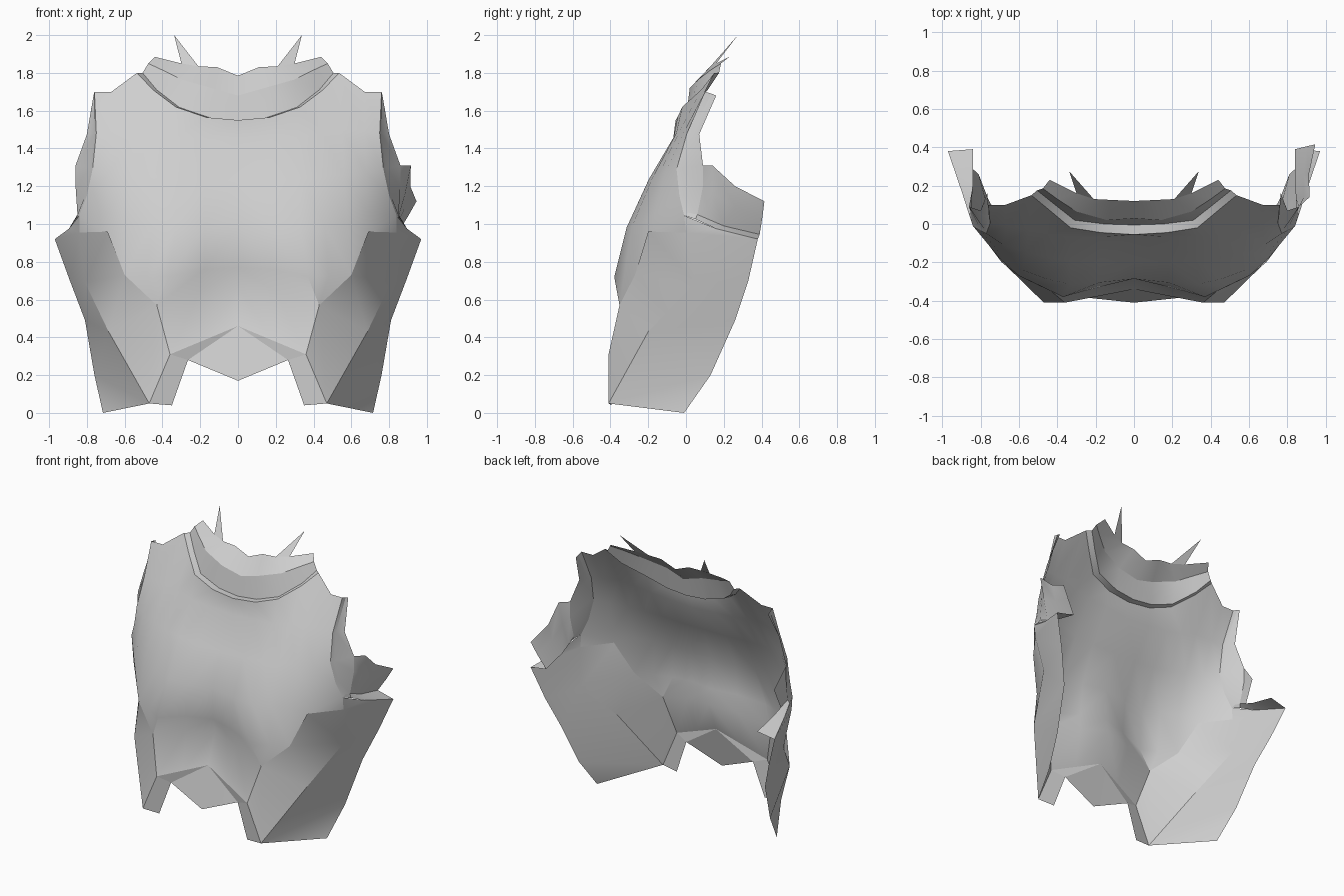
import bpy, bmesh

cube = bpy.data.objects.get("Cube")
if cube:
    bpy.data.objects.remove(cube, do_unlink=True)

grey = bpy.data.materials.new("plain grey")
grey.use_nodes = True
grey.diffuse_color = (0.62, 0.62, 0.62, 1)
bsdf = grey.node_tree.nodes["Principled BSDF"]
bsdf.inputs["Base Color"].default_value = (0.62, 0.62, 0.62, 1)
bsdf.inputs["Roughness"].default_value = 0.8


def sheet(name, grids, mirror=True, side=1, angle=0.6):
    """Skin one or more grids of points (rows top to bottom, columns outward)."""
    bm = bmesh.new()
    shared = {}

    def vert(p):
        if p not in shared:
            shared[p] = bm.verts.new((p[0] * side, p[1], p[2]))
        return shared[p]

    for rows in grids:
        for upper, lower in zip(rows, rows[1:]):
            for c in range(len(upper) - 1):
                ring = [upper[c], lower[c], lower[c + 1], upper[c + 1]]
                ring = list(dict.fromkeys(ring))
                if side < 0:
                    ring.reverse()
                if len(ring) > 2:
                    bm.faces.new([vert(p) for p in ring])
    mesh = bpy.data.meshes.new(name)
    bm.to_mesh(mesh)
    bm.free()
    mesh.materials.append(grey)
    obj = bpy.data.objects.new(name, mesh)
    bpy.context.collection.objects.link(obj)
    bpy.ops.object.select_all(action="DESELECT")
    obj.select_set(True)
    bpy.context.view_layer.objects.active = obj
    bpy.ops.object.shade_smooth_by_angle(angle=angle)
    if mirror:
        mod = obj.modifiers.new("mirror", "MIRROR")
        mod.use_clip = True
        mod.merge_threshold = 0.001
    return obj


# Points shared between neighbouring parts
neck = [(0, -.055, 1.55), (.17, -.045, 1.565), (.33, -.02, 1.62), (.45, .08, 1.71), (.535, .15, 1.80)]
waist = [(0, -.285, .77), (.18, -.328, .76), (.37, -.38, .72), (.48, -.327, .725), (.60, -.27, .73)]
slit_top, slit_low = (.69, -.20, .96), waist[4]
hip, thigh = (.43, -.352, .57), (.36, -.41, .31)
underarm, side_top = (.84, -.01, 1.045), (.84, 0, .955)
arm_edge = [(.76, .10, 1.70), (.75, .005, 1.48), (.77, -.05, 1.29), (.80, -.035, 1.15), underarm]
belly_mid = (0, -.34, .46)
toe, heel = (.47, -.41, .05), (.715, -.01, 0)
rear_top, hem_mid, hem_rear = (.97, .38, .92), (.895, .16, .975), (.84, .39, .945)

# Breast shell: chest, belly panel and the gussets joining them to the skirts
sheet("chest_shell", [
    [neck + [(.67, .10, 1.70), arm_edge[0]],
     [(0, -.065, 1.44), (.18, -.068, 1.45), (.33, -.065, 1.46), (.45, -.052, 1.48),
      (.55, -.03, 1.50), (.67, -.01, 1.49), arm_edge[1]],
     [(0, -.20, 1.23), (.18, -.20, 1.23), (.33, -.195, 1.24), (.45, -.175, 1.25),
      (.56, -.145, 1.26), (.68, -.11, 1.27), arm_edge[2]],
     [(0, -.285, .99), (.18, -.305, .98), (.33, -.315, .98), (.46, -.285, .99),
      (.58, -.24, 1.0), (.69, -.16, 1.06), arm_edge[3]],
     waist + [(.70, -.18, .955), underarm]],
    [[(.70, -.18, .955), underarm], [side_top, side_top]],
    [waist[:3],
     [(0, -.26, .67), (.2, -.305, .64), hip],
     [belly_mid, (.18, -.375, .385), thigh]],
    [waist[2:], [hip, hip, hip]],
], angle=0.65)

# Pointed flap hanging below the belly
flap_corner = (.265, -.382, .28)
sheet("lower_flap", [
    [[belly_mid, belly_mid], [(0, -.41, .17), flap_corner]],
    [[belly_mid, thigh], [flap_corner, flap_corner]],
], angle=0.3)

# Flared side skirts with a diagonal ridge and an inward-turned front strip
sheet("side_skirt", [
    [[slit_top, side_top, rear_top],
     [slit_low, (.81, .05, .69), (.89, .33, .70)],
     [hip, (.685, -.20, .43), (.81, .26, .49)],
     [thigh, toe, (.76, .13, .20)],
     [toe, toe, heel]],
    [[underarm, hem_mid], [side_top, rear_top]],
    [[flap_corner, thigh], [(.35, -.395, .04), toe]],
], angle=0.5)

# Arm opening rims: a narrow step, then a flare to the outside
rim_step = [(.763, .135, 1.69), (.758, .03, 1.48), (.783, -.025, 1.295), (.81, -.01, 1.15), (.845, .015, 1.06)]
rim_outer = [(.765, .16, 1.68), (.80, .07, 1.475), (.86, .09, 1.31), (.86, .09, 1.20), (.85, .06, 1.05)]
sheet("armhole_rim", [[list(row) for row in zip(arm_edge, rim_step, rim_outer)]], angle=0.4)

# Narrow hem turned inward on top of each skirt
hem_inner = (.84, .20, .99)
sheet("skirt_hem", [[
    [rim_step[4], rim_outer[4], hem_inner, hem_rear],
    [underarm, (.86, .05, 1.025), hem_mid, rear_top],
]])

# Side tabs behind the arm openings, larger on the left
sheet("left_side_tab", [[
    [rim_outer[2], (.915, .14, 1.31), (.912, .26, 1.20), (.945, .415, 1.12)],
    [rim_outer[3], (.885, .14, 1.16), (.885, .26, 1.09), (.90, .405, 1.04)],
    [rim_outer[4], (.845, .13, 1.02), hem_inner, hem_rear],
]], mirror=False)
sheet("right_side_tab", [[
    [rim_outer[2], rim_outer[2]],
    [rim_outer[3], (.84, .20, 1.17)],
    [rim_outer[4], (.845, .13, 1.02)],
]], mirror=False, side=-1)

# Collar: a flat ledge, an upright lower band and a leaning upper band
ledge = [(0, -.005, 1.548), (.15, .0, 1.563), (.31, .02, 1.617), (.43, .115, 1.71), (.505, .175, 1.80)]
fold = [(0, .03, 1.68), (.14, .02, 1.72), (.30, .065, 1.765), (.40, .13, 1.815), (.475, .185, 1.85)]
top = [(0, .12, 1.785), (.11, .125, 1.83), (.21, .13, 1.835), (.30, .16, 1.85), (.44, .23, 1.885)]
sheet("collar_lower_band", [[fold, ledge, neck]], angle=0.5)
sheet("collar_upper_band", [[top, fold]])

# Pointed spikes on the collar
tip = (.338, .275, 2.0)
sheet("collar_spike", [[[tip, tip], [top[2], top[3]]]])
